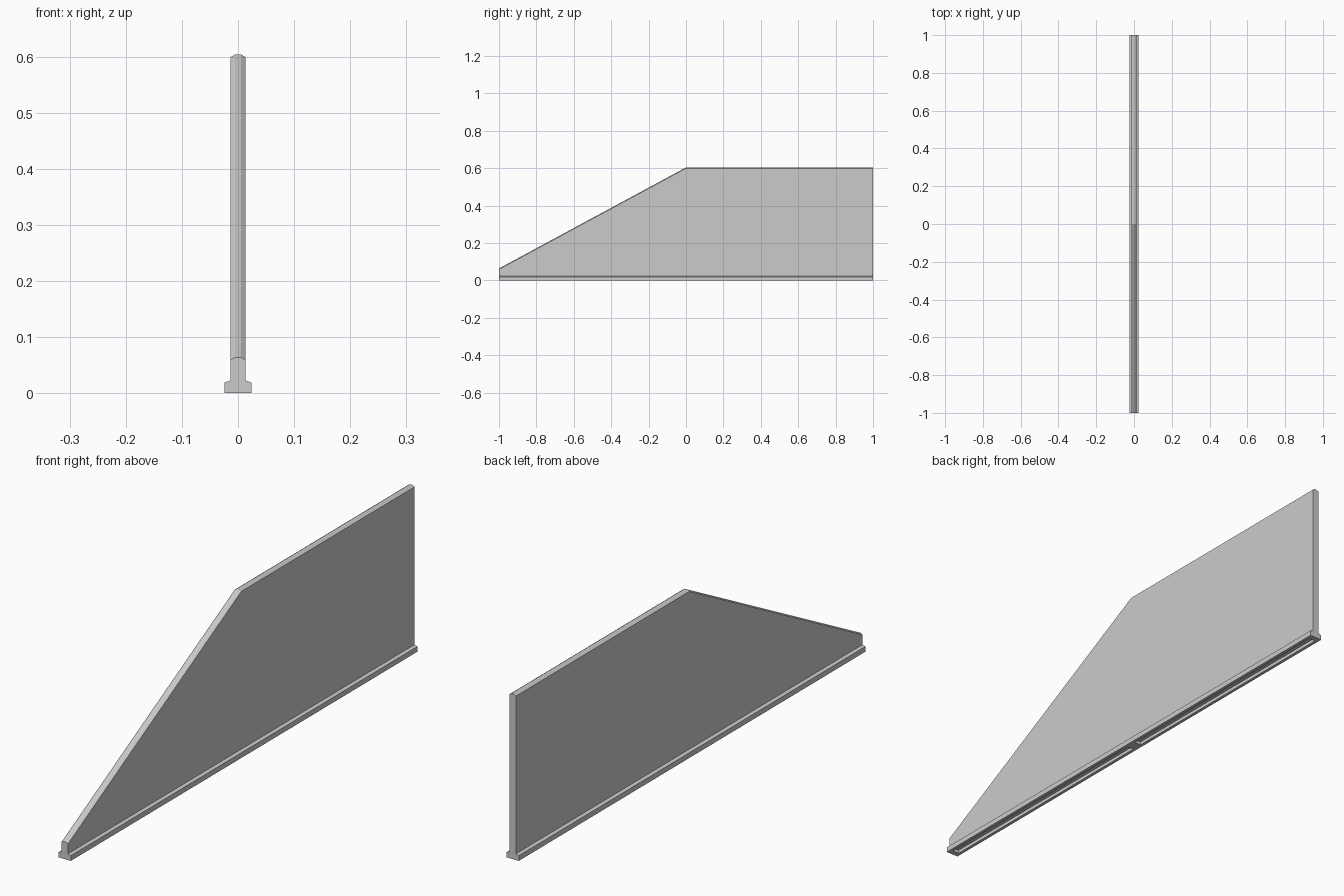
import bpy, bmesh
from mathutils import Vector

if "Cube" in bpy.data.objects:
    bpy.data.objects.remove(bpy.data.objects["Cube"])


def extrude_profile(name, pts, y0, y1):
    """Closed x-z profile extruded along y."""
    bm = bmesh.new()
    face = bm.faces.new([bm.verts.new((x, y0, z)) for x, z in pts])
    out = bmesh.ops.extrude_face_region(bm, geom=[face])
    verts = [g for g in out["geom"] if isinstance(g, bmesh.types.BMVert)]
    bmesh.ops.translate(bm, verts=verts, vec=(0, y1 - y0, 0))
    bmesh.ops.recalc_face_normals(bm, faces=bm.faces)
    me = bpy.data.meshes.new(name)
    bm.to_mesh(me)
    bm.free()
    ob = bpy.data.objects.new(name, me)
    bpy.context.collection.objects.link(ob)
    return ob


def mirrored(half):
    return half + [(-x, z) for x, z in reversed(half)]


# One T-shaped section with a softly crowned top edge
section = mirrored([(0.0245, 0), (0.0245, 0.019), (0.013, 0.023),
                    (0.013, 0.599), (0.005, 0.604)])
panel = extrude_profile("divider_panel", section, -1, 1)

# Split at the middle, then slope the top down towards the front
bm = bmesh.new()
bm.from_mesh(panel.data)
bmesh.ops.bisect_plane(bm, geom=bm.verts[:] + bm.edges[:] + bm.faces[:],
                       plane_co=Vector((0, 0, 0)), plane_no=Vector((0, 1, 0)))
for v in bm.verts:
    if v.co.y < -0.5 and v.co.z > 0.5:
        v.co.z -= 0.54
bm.to_mesh(panel.data)
bm.free()

# Two grooves under the base, leaving closed ends and a middle bridge
for i, (y0, y1) in enumerate([(-0.98, -0.02), (0.02, 0.98)]):
    cutter = extrude_profile(f"groove_cutter_{i}",
                             mirrored([(0.013, -0.01), (0.013, 0.012)]), y0, y1)
    cutter.hide_render = True
    cutter.hide_set(True)
    mod = panel.modifiers.new(f"groove_{i}", 'BOOLEAN')
    mod.operation = 'DIFFERENCE'
    mod.solver = 'EXACT'
    mod.object = cutter
